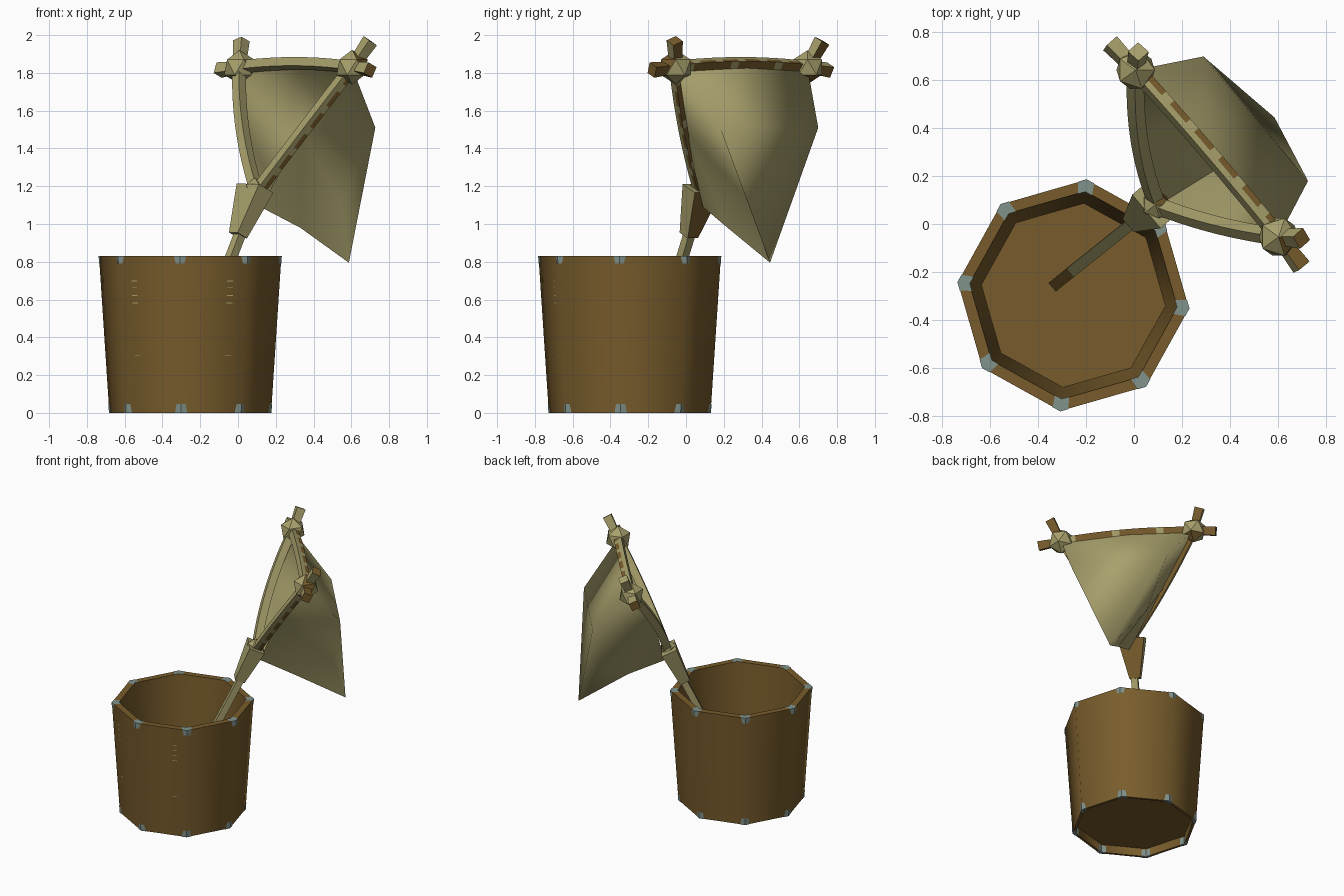
import bpy, bmesh
from math import cos, sin, radians, tau
from mathutils import Vector

cube = bpy.data.objects.get("Cube")
if cube:
    bpy.data.objects.remove(cube, do_unlink=True)


def material(name, r, g, b):
    m = bpy.data.materials.new(name)
    m.use_nodes = True
    m.diffuse_color = (r, g, b, 1)
    m.node_tree.nodes["Principled BSDF"].inputs["Base Color"].default_value = (r, g, b, 1)
    return m


WOOD = material("brown wood", 0.188, 0.107, 0.025)
CLOTH = material("pale straw", 0.39, 0.35, 0.15)
METAL = material("grey metal", 0.22, 0.29, 0.26)


def make(name, verts, faces, mats, smooth=None, rule=None):
    """Build an object; rule(face) picks the material slot."""
    bm = bmesh.new()
    vs = [bm.verts.new(v) for v in verts]
    for f in faces:
        bm.faces.new([vs[i] for i in f])
    bmesh.ops.recalc_face_normals(bm, faces=bm.faces)
    bm.normal_update()
    bm.faces.index_update()
    if rule:
        for f in bm.faces:
            f.material_index = int(rule(f))
    me = bpy.data.meshes.new(name)
    bm.to_mesh(me)
    bm.free()
    for m in mats:
        me.materials.append(m)
    ob = bpy.data.objects.new(name, me)
    bpy.context.collection.objects.link(ob)
    if smooth:
        bpy.ops.object.select_all(action="DESELECT")
        ob.select_set(True)
        bpy.context.view_layer.objects.active = ob
        bpy.ops.object.shade_smooth_by_angle(angle=radians(smooth))


# Bucket: eight-sided, open on top, with a recessed base
CENTRE = Vector((-0.253, -0.298, 0))
ANGLES = [radians(38.5) + i * tau / 8 for i in range(8)]


def on_bucket(r, z, a):
    return CENTRE + Vector((r * cos(a), r * sin(a), z))


profile = [(0.387, 0.07), (0.437, 0.83), (0.486, 0.83), (0.431, 0), (0.412, 0), (0.41, 0.06)]
verts = [on_bucket(r, z, a) for r, z in profile for a in ANGLES]
faces = [(k * 8 + i, k * 8 + (i + 1) % 8, k * 8 + 8 + (i + 1) % 8, k * 8 + 8 + i)
         for k in range(len(profile) - 1) for i in range(8)]
faces += [tuple(range(8)), tuple(range(40, 48))]
make("bucket", verts, faces, [WOOD], smooth=50)


# Metal clips folded over the rims at every corner, narrowing down the wall
def clips(name, path):
    verts, faces = [], []
    for i, a in enumerate(ANGLES):
        base = len(verts)
        for r, z, width in path:
            mid = on_bucket(r, z, a)
            for side in (-1, 0, 1):
                along = on_bucket(r, z, ANGLES[(i + side) % 8]) - mid
                verts.append(mid + along.normalized() * width)
        for k in range(len(path) - 1):
            for j in (0, 1):
                p = base + k * 3 + j
                faces.append((p, p + 1, p + 4, p + 3))
    make(name, verts, faces, [METAL])


clips("top_rim_clips", [(0.486, 0.79, 0.024), (0.488, 0.831, 0.036), (0.435, 0.831, 0.032)])
clips("bottom_rim_clips", [(0.436, 0.048, 0.026), (0.433, -0.001, 0.036),
                           (0.409, -0.001, 0.034), (0.407, 0.05, 0.03)])

# Tiny pale flecks on the front-facing staves
verts, faces = [], []
for near, far in ((4, 5), (6, 5)):
    for z in (0.3, 0.58, 0.62, 0.66, 0.695):
        r = 0.433 + z * 0.0663
        start, end = on_bucket(r, z, ANGLES[near]), on_bucket(r, z, ANGLES[far])
        p, q = start.lerp(end, 0.2), start.lerp(end, 0.29)
        lift = Vector((0, 0, 0.005))
        n = len(verts)
        verts += [p, q, q + lift, p + lift]
        faces.append((n, n + 1, n + 2, n + 3) if near < far else (n + 3, n + 2, n + 1, n))
make("stave_flecks", verts, faces, [CLOTH])

# Net frame: key points of the triangular mouth
A = Vector((0.007, 0.643, 1.83))
B = Vector((0.604, -0.054, 1.83))
C = Vector((0.10, 0.075, 1.17))
MID_AB = Vector((0.31, 0.30, 1.85))
MID_CA = Vector((0.024, 0.34, 1.5))
MID_CB = Vector((0.342, -0.003, 1.49))
MOUTH = (B - C).cross(A - C).normalized()
if MOUTH.x < 0:
    MOUTH = -MOUTH
INNER = (A + B + C) / 3
SECTION = ((-1, -1), (1, -1), (1, 0), (1, 1), (-1, 1), (-1, 0))


def bar(name, points, sizes, rule):
    """Square bar with split sides; sizes are (half width, half depth)."""
    points = [Vector(p) for p in points]
    n, k = len(points), len(SECTION)
    verts, faces = [], []
    for i, p in enumerate(points):
        t = (points[min(i + 1, n - 1)] - points[max(i - 1, 0)]).normalized()
        side = t.cross(MOUTH).normalized()
        up = side.cross(t)
        if up.dot(MOUTH) < 0:
            up = -up
        w, d = sizes[i]
        verts += [p + side * w * a + up * d * b for a, b in SECTION]
    for i in range(n - 1):
        for j in range(k):
            m = (j + 1) % k
            faces.append((i * k + j, i * k + m, i * k + k + m, i * k + k + j))
    faces += [tuple(range(k)), tuple(range((n - 1) * k, n * k))]
    make(name, verts, faces, [CLOTH, WOOD], rule=rule)


def back_brown(f):
    return f.normal.dot(MOUTH) > 0.6


def worn(f):
    """Brown back with few pale gaps, and scallops on the rear half of the outer side."""
    segment, strip = divmod(f.index, len(SECTION))
    if back_brown(f):
        return segment % 6 != 4
    outward = f.normal.dot(f.calc_center_median() - INNER) > 0.1
    return outward and strip in (2, 4) and segment % 3 != 0


STEPS = 18


def curve(p, m, q):
    """Points bowing from p through m to q."""
    ctrl = 2 * m - (p + q) / 2
    ts = [i / STEPS for i in range(STEPS + 1)]
    return [p * (1 - t) ** 2 + ctrl * 2 * t * (1 - t) + q * t * t for t in ts]


ARM = [(0.025, 0.027)] * (STEPS + 1)
bar("top_bar", curve(A, MID_AB, B), ARM, worn)
bar("back_arm", curve(C, MID_CA, A), ARM, back_brown)
bar("front_arm", curve(C, MID_CB, B), ARM, worn)

# Stub ends poking out past the knots
STUB = [(0.024, 0.024), (0.031, 0.031)]
bar("back_upper_stub", [A, (0.018, 0.72, 1.97)], STUB, back_brown)
bar("front_upper_stub", [B, (0.70, -0.06, 1.97)], STUB,
    lambda f: back_brown(f) or f.normal.x > 0.5)
bar("back_side_stub", [A, (-0.10, 0.755, 1.815)], STUB,
    lambda f: back_brown(f) or f.normal.y > 0.6)
bar("front_side_stub", [B, (0.70, -0.18, 1.815)], STUB,
    lambda f: f.normal.dot(MOUTH) > -0.5)

# Handle with a dark foot, and its flared socket
FOOT, NECK = Vector((-0.325, -0.25, 0.07)), Vector((0.05, 0.05, 1.05))
bar("handle", [FOOT, FOOT.lerp(NECK, 0.2), NECK], [(0.023, 0.023)] * 3,
    lambda f: f.calc_center_median().z < 0.2)
bar("handle_socket", [(0.0, 0.015, 0.94), (0.09, 0.085, 1.19)],
    [(0.036, 0.036), (0.092, 0.055)], back_brown)

# Faceted knots at the three corners, stained on the side facing away
for name, spot, radius, stain in (
        ("back_knot", A, 0.09, Vector((0.5, 0.2, -0.8))),
        ("front_knot", B, 0.092, Vector((0.6, -0.5, 0.5))),
        ("socket_knot", Vector((0.09, 0.08, 1.18)), 0.065, Vector((0.7, 0.6, 0.3)))):
    bm = bmesh.new()
    bmesh.ops.create_icosphere(bm, subdivisions=1, radius=radius)
    bm.normal_update()
    for f in bm.faces:
        f.material_index = int(f.normal.dot(stain) > 0.76)
    me = bpy.data.meshes.new(name)
    bm.to_mesh(me)
    bm.free()
    me.materials.append(CLOTH)
    me.materials.append(WOOD)
    knot = bpy.data.objects.new(name, me)
    knot.location = spot
    bpy.context.collection.objects.link(knot)

# Cloth bag hanging behind the mouth, with a fold on its front side
P = {
    "A": A, "B": B, "C": (0.12, 0.09, 1.09), "AB": MID_AB, "CA": MID_CA, "CB": MID_CB,
    "front_bulge": (0.727, 0.18, 1.51), "back_bulge": (0.29, 0.70, 1.51),
    "front_fold": (0.545, 0.345, 1.11), "back_fold": (0.325, 0.515, 1.13),
    "belly": (0.33, 0.22, 0.98), "tip": (0.587, 0.445, 0.795),
}
panels = [("A", "AB", "back_bulge"), ("AB", "front_bulge", "back_bulge"),
          ("AB", "B", "front_bulge"), ("back_bulge", "front_bulge", "tip")]
for corner, mid, side in (("B", "CB", "front"), ("A", "CA", "back")):
    bulge, fold = side + "_bulge", side + "_fold"
    panels += [(corner, mid, bulge), (mid, fold, bulge), (mid, "belly", fold),
               ("C", "belly", mid), (bulge, fold, "tip"), (fold, "belly", "tip")]
keys = list(P)
make("net_cloth", [Vector(P[k]) for k in keys],
     [tuple(keys.index(k) for k in f) for f in panels], [CLOTH], smooth=120)
